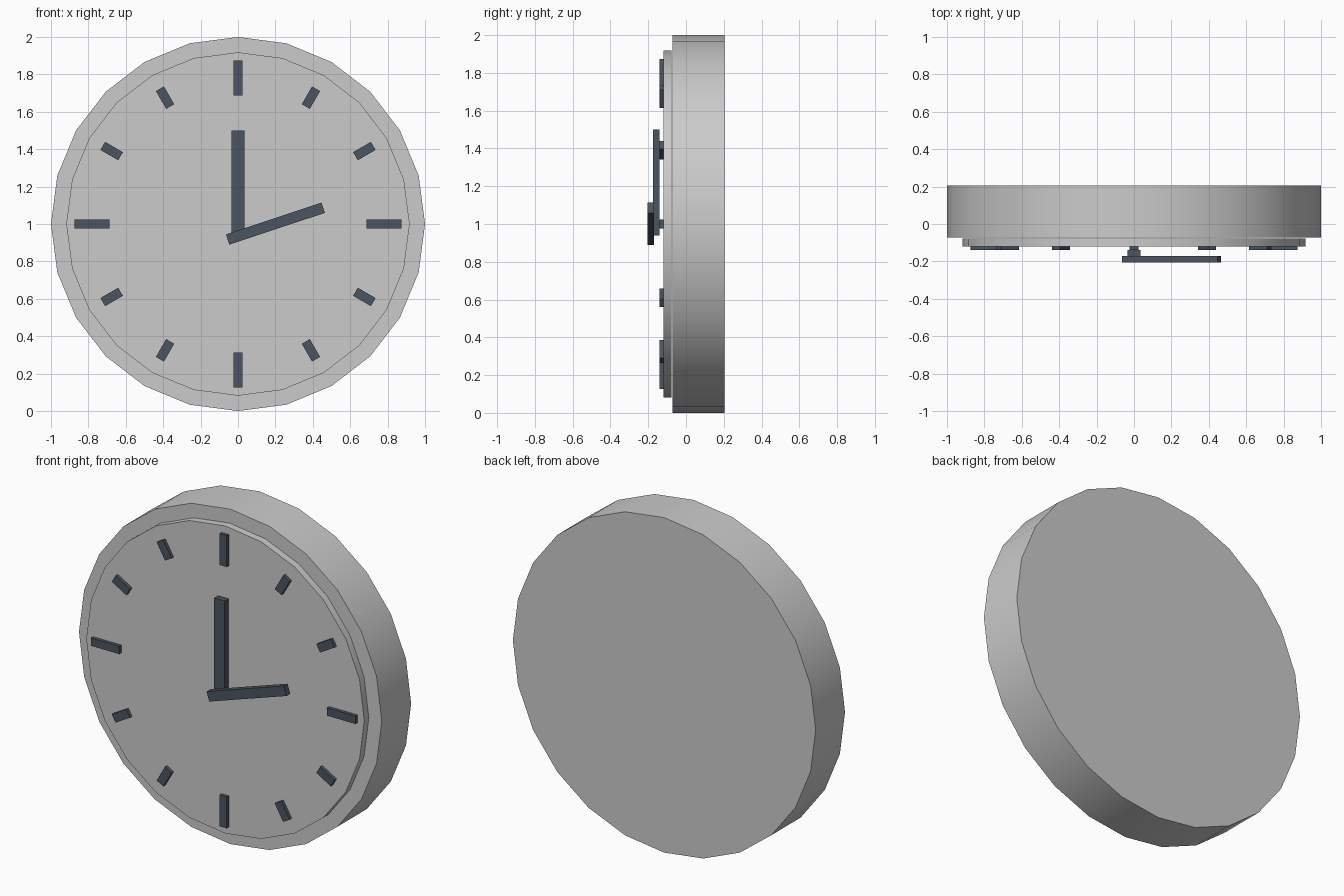
import bpy
from math import radians, sin, cos, pi

if "Cube" in bpy.data.objects:
    bpy.data.objects.remove(bpy.data.objects["Cube"])

dark = bpy.data.materials.new("dark_slate")
dark.diffuse_color = (0.07, 0.09, 0.115, 1)
dark.use_nodes = True
dark.node_tree.nodes["Principled BSDF"].inputs["Base Color"].default_value = dark.diffuse_color


def disc(name, radius, y0, y1):
    """24-sided disc facing -y, centred at z = 1."""
    bpy.ops.mesh.primitive_cylinder_add(
        vertices=24, radius=radius, depth=y1 - y0,
        location=(0, (y0 + y1) / 2, 1), rotation=(pi / 2, 0, 0))
    ob = bpy.context.object
    ob.name = name
    bpy.ops.object.transform_apply(location=False, rotation=True, scale=True)
    bpy.ops.object.shade_smooth_by_angle(angle=radians(30))
    return ob


def bar(name, x, z, width, length, y0, y1, angle):
    """Dark box whose length points at a clockwise angle from twelve."""
    bpy.ops.mesh.primitive_cube_add(
        size=1, location=(x, (y0 + y1) / 2, z), rotation=(0, radians(angle), 0))
    ob = bpy.context.object
    ob.name = name
    ob.scale = (width, y1 - y0, length)
    ob.data.materials.append(dark)
    return ob


# Case and raised dial
disc("clock_case", 1.0, -0.072, 0.205)
disc("dial", 0.918, -0.12, -0.077)

# Hour marks: long at the quarters, short in between
for i in range(12):
    a = radians(30 * i)
    length, width = (0.187, 0.047) if i % 3 == 0 else (0.11, 0.05)
    bar(f"hour_mark_{i or 12}", 0.78 * sin(a), 1 + 0.78 * cos(a),
        width, length, -0.14, -0.119, 30 * i)

# Hands
bar("upright_hand", 0, 1.22, 0.07, 0.56, -0.175, -0.14, 0)
bar("side_hand", 0.2, 1.002, 0.058, 0.538, -0.205, -0.17, 71.6)
